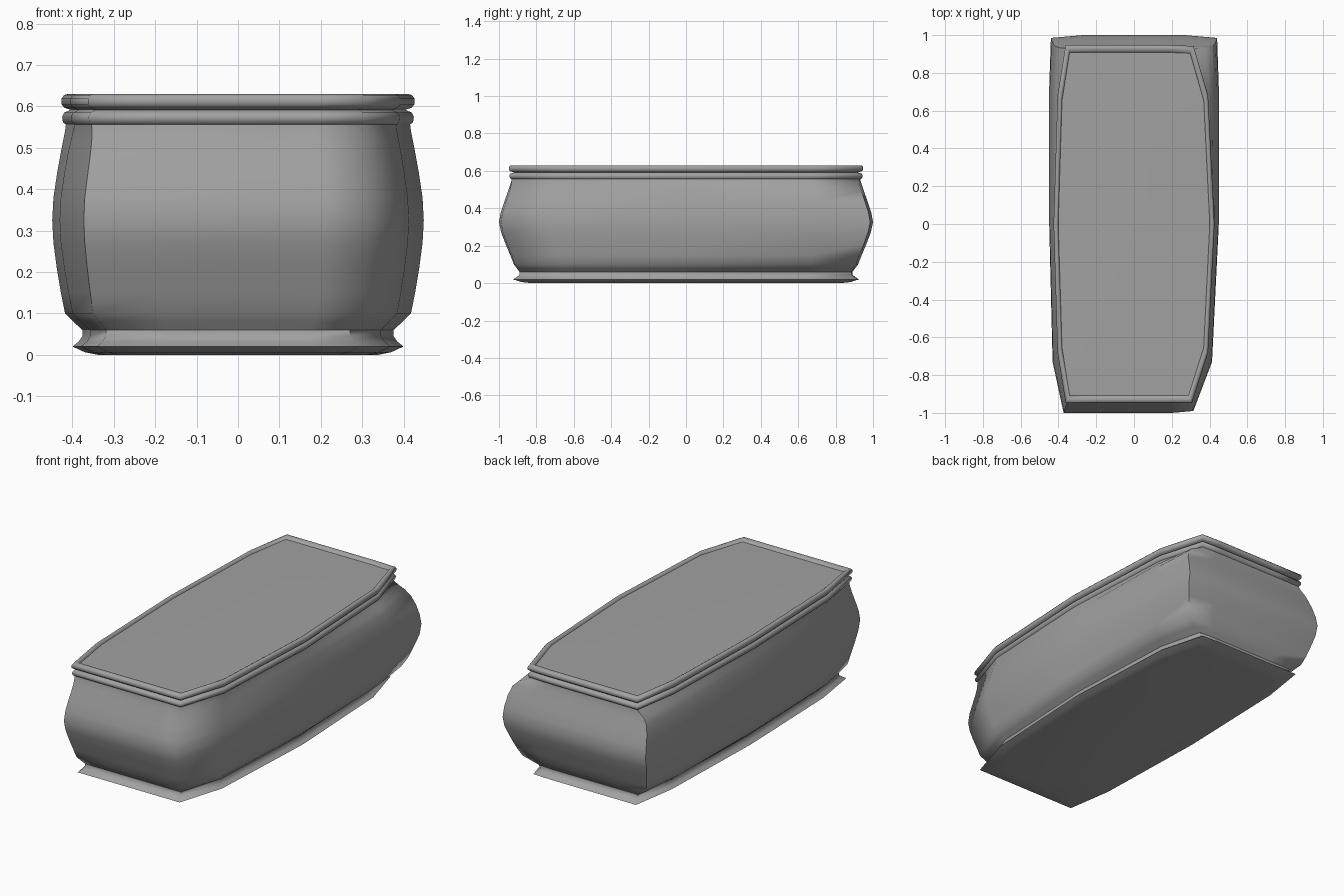
import bpy, bmesh, math

if "Cube" in bpy.data.objects:
    bpy.data.objects.remove(bpy.data.objects["Cube"], do_unlink=True)

GREY = bpy.data.materials.new("plain_grey")
GREY.use_nodes = True
tone = (0.36, 0.36, 0.36, 1)
GREY.diffuse_color = tone
GREY.node_tree.nodes["Principled BSDF"].inputs["Base Color"].default_value = tone

# Unit plan outlines: chamfered all round, and with square back corners
CHAMFERED = [(.45, -1), (.72, -1), (.92, -.72), (1, 0), (.92, .72), (.74, .995), (.45, 1),
             (-.45, 1), (-.85, 1), (-.95, .72), (-1, 0), (-.95, -.72), (-.85, -1), (-.45, -1)]
SQUARE = [(.45, -1), (.7, -.99), (.92, -.73), (1, 0), (1, .72), (.98, .985), (.6, 1),
          (-.6, 1), (-.98, .985), (-1, .72), (-1, 0), (-.96, -.73), (-.83, -1), (-.45, -1)]


def loft(name, rings, cap_bottom=False, cap_top=False, angle=72):
    """Skin rings of (height, half width, half length, squareness)."""
    bm = bmesh.new()
    loops = []
    for z, w, l, q in rings:
        loops.append([bm.verts.new((w * (a[0] + q * (b[0] - a[0])),
                                    l * (a[1] + q * (b[1] - a[1])), z))
                      for a, b in zip(CHAMFERED, SQUARE)])
    n = len(CHAMFERED)
    for low, high in zip(loops, loops[1:]):
        for i in range(n):
            j = (i + 1) % n
            bm.faces.new((low[i], low[j], high[j], high[i]))
    if cap_bottom:
        bm.faces.new(loops[0][::-1])
    if cap_top:
        bm.faces.new(loops[-1])
    mesh = bpy.data.meshes.new(name)
    bm.to_mesh(mesh)
    bm.free()
    mesh.materials.append(GREY)
    obj = bpy.data.objects.new(name, mesh)
    bpy.context.collection.objects.link(obj)
    bpy.ops.object.select_all(action='DESELECT')
    obj.select_set(True)
    bpy.context.view_layer.objects.active = obj
    bpy.ops.object.shade_smooth_by_angle(angle=math.radians(angle))
    return obj


# Flared foot with a flat underside
loft("base_moulding", [(0, .34, .83, 0), (.006, .37, .88, 0), (.02, .40, .925, 0),
                       (.032, .385, .905, 0), (.045, .376, .89, 0), (.06, .376, .89, .1)],
     cap_bottom=True)

# Bulging body whose back corners square off
loft("body", [(.06, .376, .89, .1), (.08, .398, .905, .35), (.10, .418, .92, .6),
              (.15, .428, .94, .8), (.21, .438, .965, .9), (.27, .446, .988, 1),
              (.325, .449, 1, 1), (.38, .446, .99, 1), (.44, .437, .97, 1),
              (.49, .428, .952, .9), (.52, .422, .942, .65), (.54, .418, .935, .25),
              (.556, .416, .932, 0)])

# Rounded bead below the rim
loft("collar", [(.556, .416, .932, 0), (.562, .423, .942, 0), (.575, .425, .945, 0),
                (.585, .42, .94, 0), (.592, .405, .918, 0)])

# Rim with a raised lip
loft("rim", [(.592, .405, .918, 0), (.597, .42, .938, 0), (.605, .426, .947, 0),
             (.62, .426, .947, 0), (.628, .42, .94, 0), (.63, .412, .93, 0),
             (.628, .405, .918, 0), (.617, .401, .908, 0)])

# Slightly sunken top surface
loft("top_panel", [(.617, .401, .908, 0), (.619, .3, .7, 0)], cap_top=True)
